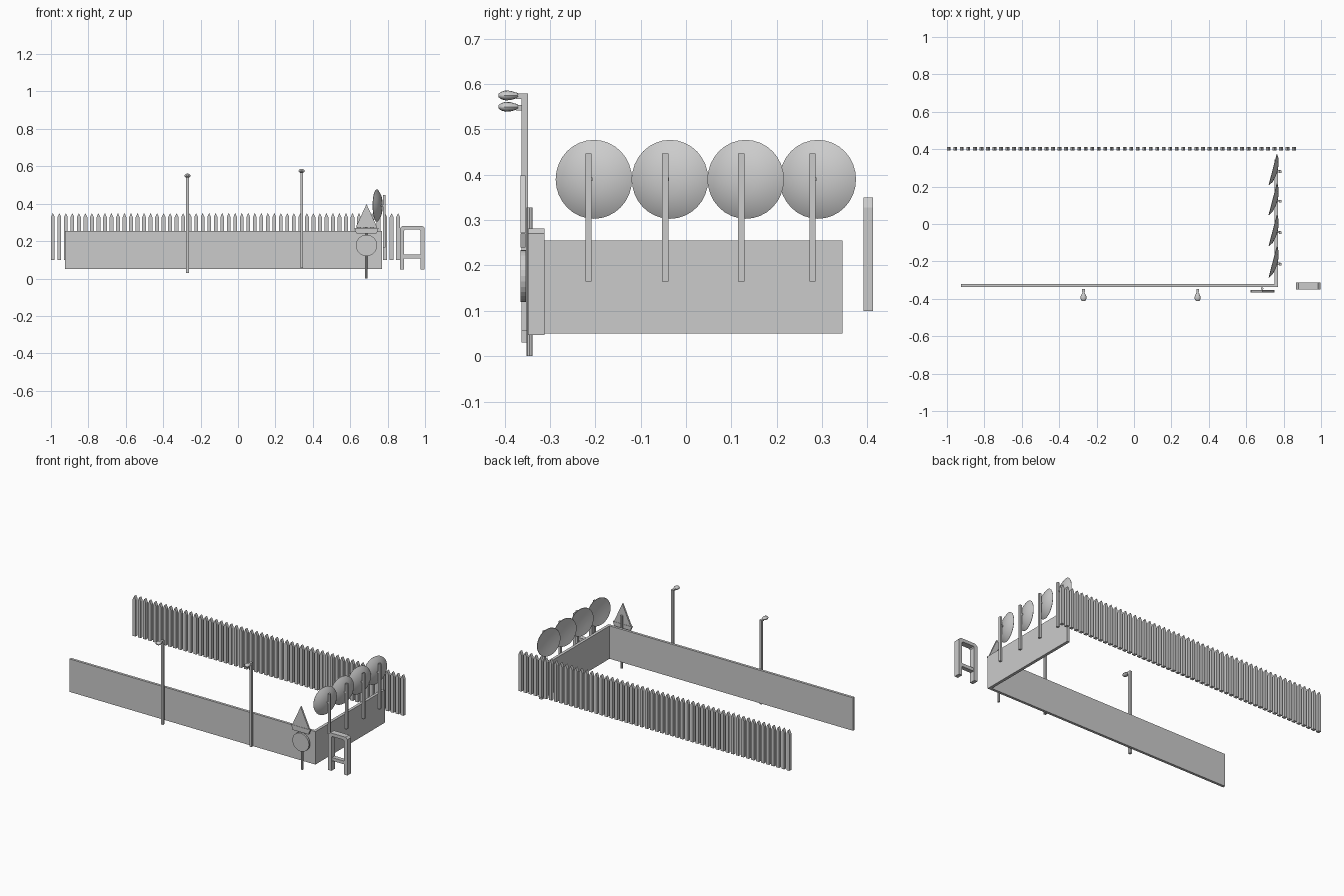
import bpy, bmesh, math
from mathutils import Matrix, Vector

if "Cube" in bpy.data.objects:
    bpy.data.objects.remove(bpy.data.objects["Cube"])

grey = bpy.data.materials.new("plain grey")
grey.diffuse_color = (0.6, 0.6, 0.6, 1)
grey.use_nodes = True
grey.node_tree.nodes["Principled BSDF"].inputs["Base Color"].default_value = grey.diffuse_color


def finish(name, bm, smooth=False):
    bmesh.ops.recalc_face_normals(bm, faces=bm.faces)
    me = bpy.data.meshes.new(name)
    bm.to_mesh(me)
    bm.free()
    me.materials.append(grey)
    ob = bpy.data.objects.new(name, me)
    bpy.context.collection.objects.link(ob)
    if smooth:
        bpy.ops.object.select_all(action='DESELECT')
        ob.select_set(True)
        bpy.context.view_layer.objects.active = ob
        bpy.ops.object.shade_smooth_by_angle(angle=math.radians(35))
    return ob


def add_box(bm, x0, x1, y0, y1, z0, z1):
    m = Matrix.Translation(((x0 + x1) / 2, (y0 + y1) / 2, (z0 + z1) / 2))
    bmesh.ops.create_cube(bm, size=1, matrix=m @ Matrix.Diagonal((x1 - x0, y1 - y0, z1 - z0, 1)))


def box(name, *dims):
    bm = bmesh.new()
    add_box(bm, *dims)
    return finish(name, bm)


def add_plate(bm, pts, y0, y1):
    """Extrude an x,z outline along y."""
    f = bm.faces.new([bm.verts.new((x, y0, z)) for x, z in pts])
    r = bmesh.ops.extrude_face_region(bm, geom=[f])
    vs = [v for v in r["geom"] if isinstance(v, bmesh.types.BMVert)]
    bmesh.ops.translate(bm, verts=vs, vec=(0, y1 - y0, 0))


def lathe(bm, profile, seg, matrix):
    """Revolve (radius, height) points around local z; end points lie on the axis."""
    rings = []
    for r, h in profile:
        n = seg if r > 0 else 1
        rings.append([bm.verts.new(matrix @ Vector((r * math.cos(2 * math.pi * i / seg),
                      r * math.sin(2 * math.pi * i / seg), h))) for i in range(n)])
    for a, b in zip(rings, rings[1:]):
        for i in range(seg):
            j = (i + 1) % seg
            q = [a[i % len(a)], a[j % len(a)], b[j % len(b)], b[i % len(b)]]
            bm.faces.new(list(dict.fromkeys(q)))


# Low walls
box("front_wall", -0.925, 0.77, -0.338, -0.322, 0.05, 0.255)
box("side_wall", 0.752, 0.77, -0.338, 0.345, 0.05, 0.255)

# Picket fence along the back
bm = bmesh.new()
count, w = 54, 0.020
for i in range(count):
    x = -1 + i * (1.866 - w) / (count - 1)
    add_plate(bm, [(x, 0.10), (x + w, 0.10), (x + w, 0.328), (x + w / 2, 0.35), (x, 0.328)],
              0.392, 0.412)
finish("picket_fence", bm)

# Street lamps
for i, (x, z) in enumerate([(-0.27, 0.03), (0.34, 0.055)]):
    top = z + 0.524
    bm = bmesh.new()
    add_box(bm, x - 0.007, x + 0.007, -0.363, -0.348, z, top)
    add_box(bm, x - 0.006, x + 0.006, -0.375, -0.36, top - 0.012, top)
    finish(f"lamp_post_{i}", bm)
    bm = bmesh.new()
    m = (Matrix.Translation((x, -0.37, top - 0.004)) @ Matrix.Diagonal((1.5, 1, 1, 1))
         @ Matrix.Rotation(math.pi / 2, 4, 'X'))
    lathe(bm, [(0, 0), (0.005, 0), (0.010, 0.016), (0.011, 0.028), (0.008, 0.038),
               (0.004, 0.043), (0, 0.043)], 12, m)
    finish(f"lamp_head_{i}", bm, True)

# Road sign: pole, round, strip and triangular plates
bm = bmesh.new()
bmesh.ops.create_cone(bm, cap_ends=True, segments=8, radius1=0.007, radius2=0.007, depth=0.328,
                      matrix=Matrix.Translation((0.685, -0.345, 0.164)))
finish("sign_pole", bm)
cx = 0.687
bm = bmesh.new()
add_plate(bm, [(cx + 0.057 * math.cos(2 * math.pi * i / 28), 0.177 + 0.057 * math.sin(2 * math.pi * i / 28))
               for i in range(28)], -0.365, -0.353)
finish("round_sign", bm)
bm = bmesh.new()
add_plate(bm, [(cx - 0.054, 0.24), (cx + 0.054, 0.24), (cx + 0.065, 0.271), (cx - 0.065, 0.271)],
          -0.365, -0.354)
finish("strip_sign", bm)
bm = bmesh.new()
add_plate(bm, [(cx - 0.058, 0.272), (cx + 0.058, 0.272), (cx, 0.398)], -0.365, -0.354)
finish("triangle_sign", bm)

# Barrier frame with bevelled corners
bm = bmesh.new()
add_plate(bm, [(0.866, 0.047), (0.888, 0.047), (0.888, 0.255), (0.893, 0.262), (0.970, 0.262),
               (0.975, 0.255), (0.975, 0.047), (0.998, 0.047), (0.998, 0.27), (0.985, 0.282),
               (0.879, 0.282), (0.866, 0.27)], -0.349, -0.312)
finish("barrier_frame", bm)
box("barrier_crossbar", 0.886, 0.977, -0.344, -0.317, 0.108, 0.128)

# Dishes facing inward on posts outside the side wall
for i, (py, dy) in enumerate([(-0.215, -0.203), (-0.046, -0.035), (0.122, 0.132), (0.279, 0.291)]):
    bm = bmesh.new()
    add_box(bm, 0.775, 0.788, py - 0.007, py + 0.007, 0.165, 0.447)
    finish(f"dish_post_{i}", bm)
    box(f"dish_bracket_{i}", 0.758, 0.782, py - 0.003, dy - 0.003, 0.386, 0.394)
    axis = Vector((0.968, -0.25, 0))
    m = Matrix.Translation((0.742, dy, 0.39)) @ axis.to_track_quat('Z', 'Y').to_matrix().to_4x4()
    bm = bmesh.new()
    lathe(bm, [(0, 0.006), (0.05, 0.003), (0.086, -0.001), (0.087, 0.001), (0.064, 0.016),
               (0.03, 0.024), (0, 0.027)], 32, m)
    finish(f"dish_{i}", bm, True)
